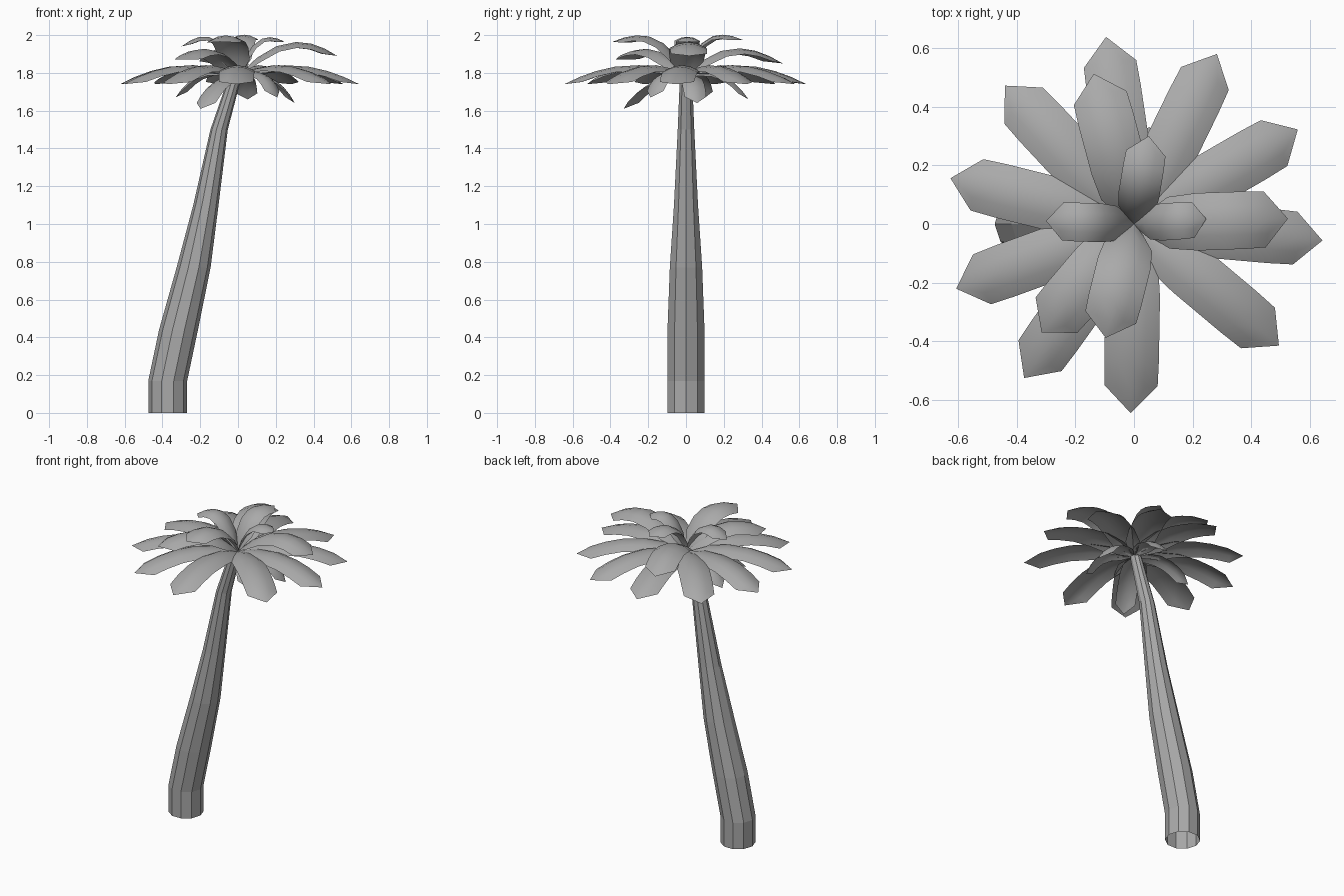
import bpy, bmesh
from math import cos, sin, radians, pi
from mathutils import Vector

cube = bpy.data.objects.get("Cube")
if cube:
    bpy.data.objects.remove(cube)


def material(name, color):
    mat = bpy.data.materials.new(name)
    mat.use_nodes = True
    mat.diffuse_color = color
    mat.node_tree.nodes["Principled BSDF"].inputs["Base Color"].default_value = color
    return mat


GREY = material("plain grey", (0.4, 0.4, 0.4, 1))


def finish(name, bm, smooth):
    mesh = bpy.data.meshes.new(name)
    bm.to_mesh(mesh)
    bm.free()
    for poly in mesh.polygons:
        poly.use_smooth = smooth
    mesh.materials.append(GREY)
    obj = bpy.data.objects.new(name, mesh)
    bpy.context.collection.objects.link(obj)
    return obj


def skin(bm, rows, closed=False):
    """Bridge successive rows of vertices with quads."""
    for a, b in zip(rows, rows[1:]):
        n = len(a)
        for i in range(n if closed else n - 1):
            j = (i + 1) % n
            bm.faces.new((a[i], a[j], b[j], b[i]))


# Leaning, tapering trunk, open at the foot: (centre x, height, radius)
TRUNK = [(-0.372, 0, 0.103), (-0.372, 0.17, 0.103), (-0.315, 0.44, 0.103),
         (-0.235, 0.77, 0.09), (-0.17, 1.1, 0.067), (-0.1, 1.5, 0.046),
         (-0.015, 1.78, 0.034)]
SIDES = 10
bm = bmesh.new()
rings = [[bm.verts.new((x + r * cos(2 * pi * i / SIDES), r * sin(2 * pi * i / SIDES), z))
          for i in range(SIDES)] for x, z, r in TRUNK]
skin(bm, rings, closed=True)
bm.faces.new(rings[-1])
finish("trunk", bm, False)

# Leaf outline: (position along the leaf, share of full half width)
OUTLINE = [(0, 0.06), (0.08, 0.45), (0.2, 0.9), (0.4, 1), (0.6, 1), (0.75, 1), (0.88, 0.97), (1, 0)]
CROWN_Z = 1.78


def leaf(name, angle, reach, tip_z, bend_r, bend_z, half_width):
    """Arched single-surface leaf following a quadratic curve out from the crown."""
    d = Vector((cos(radians(angle)), sin(radians(angle)), 0))
    side = Vector((-d.y, d.x, 0))
    up = Vector((0, 0, 1))
    p0, p1, p2 = up * CROWN_Z, d * bend_r + up * bend_z, d * reach + up * tip_z
    bm = bmesh.new()
    rows = []
    for t, share in OUTLINE:
        spine = p0 * (1 - t) ** 2 + p1 * 2 * t * (1 - t) + p2 * t * t
        tangent = ((p1 - p0) * (1 - t) + (p2 - p1) * t).normalized()
        normal = tangent.cross(side)
        w = half_width * share
        rows.append([bm.verts.new(spine + side * w * s - normal * 0.32 * w * s * s)
                     for s in (-1, -0.5, 0, 0.5, 1)])
    skin(bm, rows)
    bmesh.ops.remove_doubles(bm, verts=bm.verts, dist=0.0005)
    bmesh.ops.recalc_face_normals(bm, faces=bm.faces)
    if sum(f.normal.z for f in bm.faces) < 0:
        bmesh.ops.reverse_faces(bm, faces=bm.faces)
    finish(name, bm, True)


# Wide outer ring
for i, angle in enumerate((-5, 30, 64, 98.5, 133, 166, 200, 234.5, 269, 320)):
    leaf(f"outer_leaf_{i + 1}", angle, 0.645, 1.74, 0.3, 1.92, 0.093)

# Raised middle leaves
for i, spec in enumerate([(2, 0.525, 1.89, 0.25, 2.08, 0.098),
                          (105, 0.53, 1.85, 0.22, 2.04, 0.096),
                          (229.6, 0.486, 1.87, 0.2, 2.02, 0.096),
                          (256, 0.4, 1.965, 0.12, 2.085, 0.092)]):
    leaf(f"middle_leaf_{i + 1}", *spec)

# Small upright leaves at the top
for i, spec in enumerate([(178, 0.3, 1.94, 0.1, 2.1, 0.066),
                          (4, 0.247, 1.965, 0.08, 2.06, 0.063),
                          (80.5, 0.304, 1.975, 0.07, 2.08, 0.07)]):
    leaf(f"top_leaf_{i + 1}", *spec)

# Short drooping leaves below the ring
for i, (angle, reach, tip_z) in enumerate([(239, 0.385, 1.61), (163, 0.345, 1.67), (81, 0.335, 1.66),
                                           (11, 0.306, 1.64), (318, 0.28, 1.67)]):
    leaf(f"lower_leaf_{i + 1}", angle, reach, tip_z, 0.2, tip_z + 0.2, 0.06)
